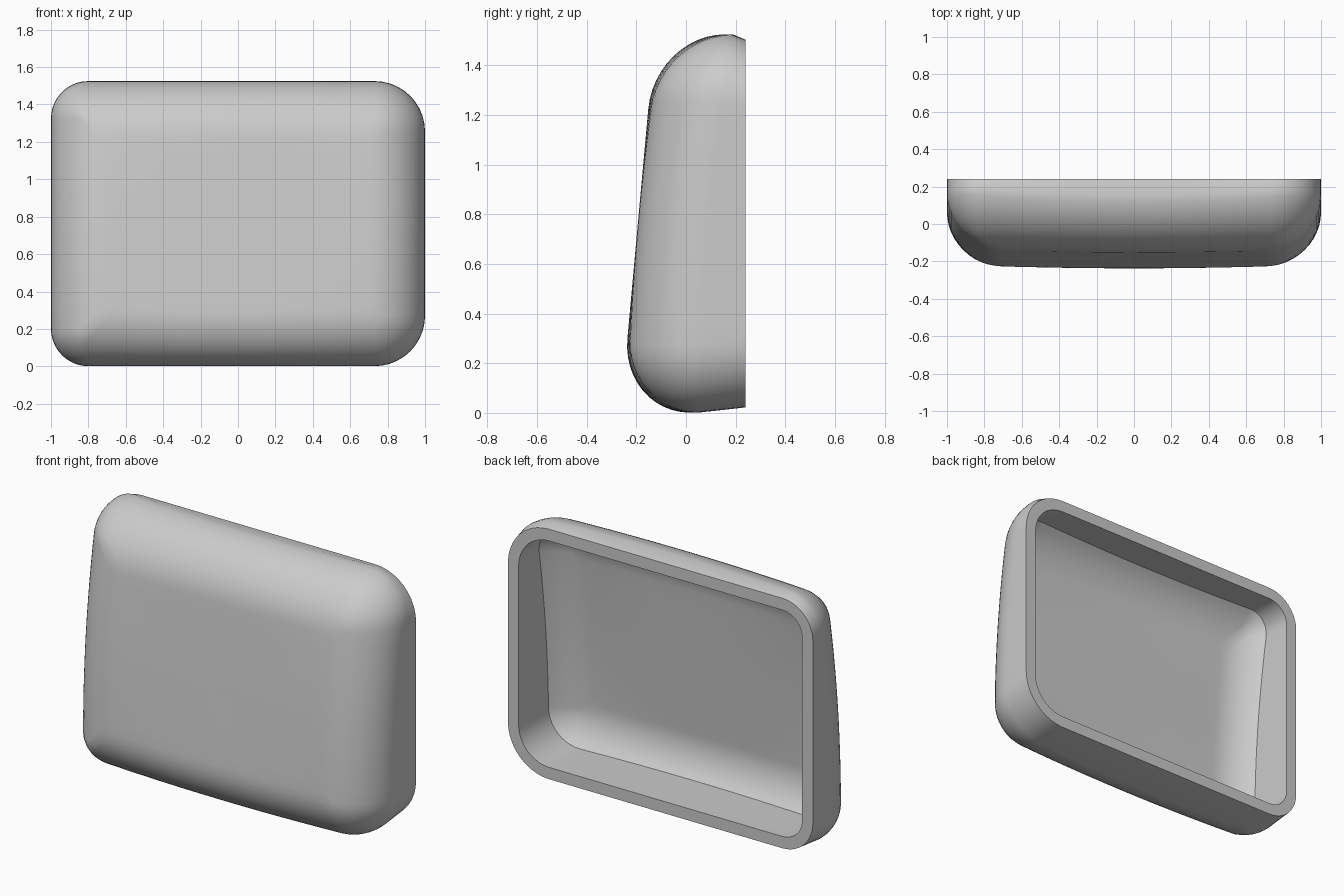
import bpy
import bmesh
import math

cube = bpy.data.objects.get("Cube")
if cube:
    bpy.data.objects.remove(cube, do_unlink=True)

BACK_Y = 0.24      # flat rear rim
MID_Z = 0.763
FILLET = 0.3       # width of the rounded front edge
DEPTH = 0.28       # how far the rounding runs back
RIM = 0.07         # rim thickness
STEPS = 10         # segments per corner
SIDE = 12          # segments per straight side


def outline(inset, half_z):
    """Rounded rectangle with larger corners on the +x side."""
    hx, hz = 1 - inset, half_z - inset
    corners = [(1, 1, 0.27), (-1, 1, 0.2), (-1, -1, 0.2), (1, -1, 0.27)]
    arcs = []
    for i, (sx, sz, radius) in enumerate(corners):
        r = max(radius - inset, 0.05)
        arcs.append([(sx * (hx - r) + r * math.cos(a), sz * (hz - r) + r * math.sin(a))
                     for a in ((i + k / STEPS) * math.pi / 2 for k in range(STEPS + 1))])
    points = []
    for i, arc in enumerate(arcs):
        points += arc
        (x0, z0), (x1, z1) = arc[-1], arcs[(i + 1) % 4][0]
        points += [(x0 + (x1 - x0) * k / SIDE, z0 + (z1 - z0) * k / SIDE)
                   for k in range(1, SIDE)]
    return points


def front_y(x, z, inset):
    """Leaning face, rounded at the edge and falling away at the corners."""
    t = max(0, 1 - inset / FILLET)
    lean = -0.194 + 0.091 * z
    return lean + DEPTH * (1 - math.sqrt(1 - t * t)) + 0.05 * (x * z / 0.76) ** 2


bm = bmesh.new()


def add_ring(inset, half_z, y=None, shift=0):
    return [bm.verts.new((x, front_y(x, z, inset) + shift if y is None else y, z + MID_Z))
            for x, z in outline(inset, half_z)]


def bridge(rings):
    for a, b in zip(rings, rings[1:]):
        n = len(a)
        for i in range(n):
            j = (i + 1) % n
            bm.faces.new((a[i], a[j], b[j], b[i]))


inner_steps = [0.38, 0.48, 0.6, 0.7]

# Outer skin: slightly tapered wall, rounded edge, broad front
fillet = [FILLET * (1 - math.cos(k / 12 * math.pi / 2)) for k in range(13)]
outer = [add_ring(0, 0.741, BACK_Y)]
outer += [add_ring(d, 0.762) for d in fillet + inner_steps]

# Cavity: straight wall meeting the shifted front surface at a crease
start = math.acos(1 - RIM / FILLET)
cavity_steps = [FILLET * (1 - math.cos(start + (math.pi / 2 - start) * k / 10))
                for k in range(11)]
cavity = [add_ring(RIM, 0.741, BACK_Y)]
cavity += [add_ring(d, 0.745, shift=0.08) for d in cavity_steps + inner_steps[:-1]]

# Join both skins through the flat rim
bridge(cavity[::-1] + outer)
bm.faces.new(outer[-1])
bm.faces.new(cavity[-1])
bmesh.ops.recalc_face_normals(bm, faces=bm.faces)

mesh = bpy.data.meshes.new("shell")
bm.to_mesh(mesh)
bm.free()
shell = bpy.data.objects.new("shell", mesh)
bpy.context.collection.objects.link(shell)

# Plain grey finish
grey = bpy.data.materials.new("light grey")
grey.use_nodes = True
colour = (0.6, 0.6, 0.6, 1)
grey.diffuse_color = colour
grey.node_tree.nodes["Principled BSDF"].inputs["Base Color"].default_value = colour
mesh.materials.append(grey)

bpy.ops.object.select_all(action="DESELECT")
shell.select_set(True)
bpy.context.view_layer.objects.active = shell
bpy.ops.object.shade_smooth_by_angle(angle=math.radians(35))
